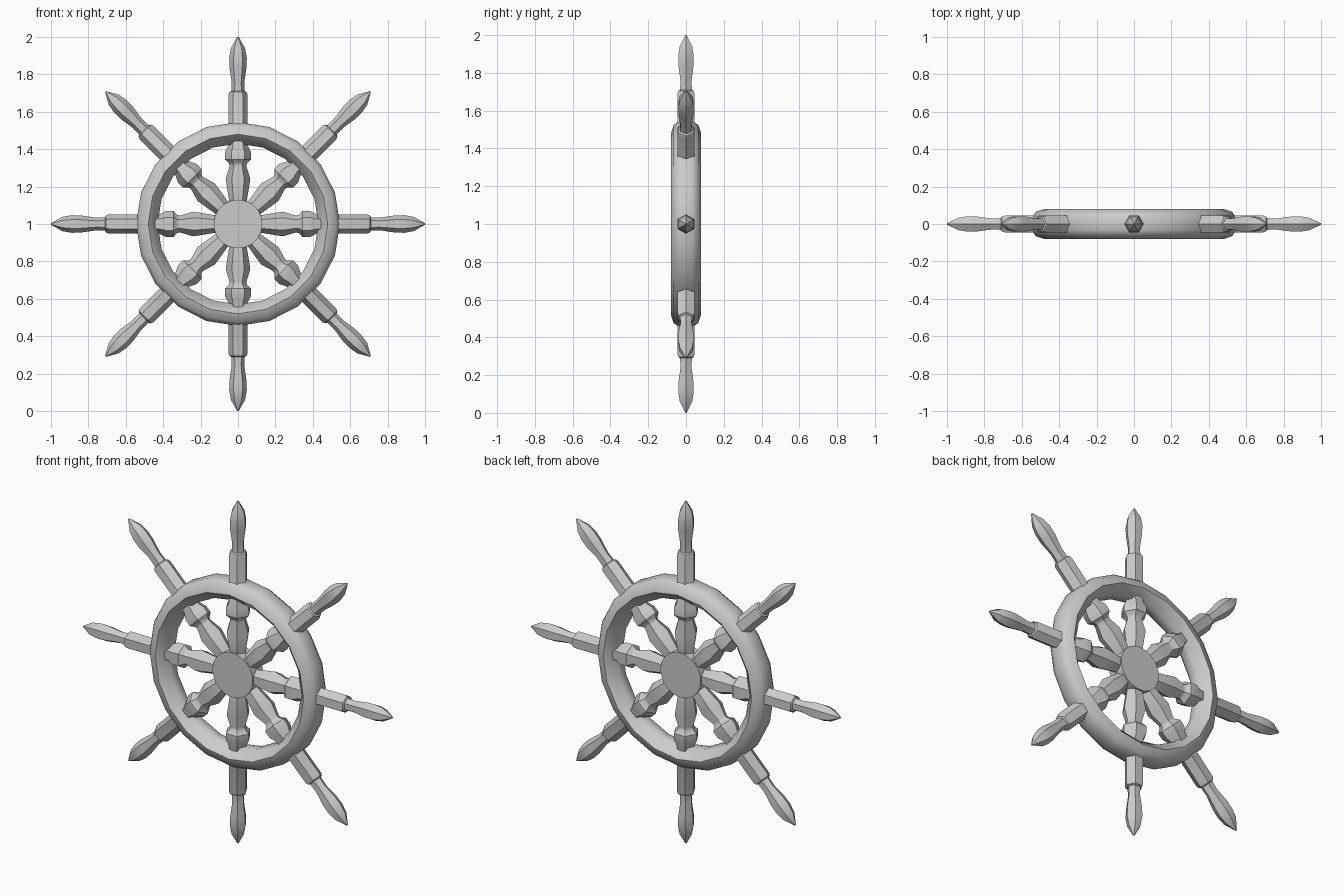
import bpy, bmesh, math
from mathutils import Matrix, Vector

cube = bpy.data.objects.get("Cube")
if cube:
    bpy.data.objects.remove(cube, do_unlink=True)

grey = bpy.data.materials.new("plain grey")
grey.use_nodes = True
colour = (0.6, 0.6, 0.6, 1)
grey.diffuse_color = colour
grey.node_tree.nodes["Principled BSDF"].inputs["Base Color"].default_value = colour

CENTRE = Vector((0, 0, 1))


def lathe(name, profile, sides, closed=False, matrix=Matrix(), sharp=40):
    """Turn (radius, height) points about the local z axis."""
    bm = bmesh.new()
    rings = []
    for r, h in profile:
        ring = []
        for i in range(sides):
            a = 2 * math.pi * i / sides
            ring.append(bm.verts.new((r * math.cos(a), r * math.sin(a), h)))
        rings.append(ring)
    pairs = list(zip(rings, rings[1:]))
    if closed:
        pairs.append((rings[-1], rings[0]))
    else:
        bm.faces.new(rings[0][::-1])
        bm.faces.new(rings[-1])
    for low, high in pairs:
        for i in range(sides):
            j = (i + 1) % sides
            bm.faces.new((low[i], low[j], high[j], high[i]))
    bmesh.ops.recalc_face_normals(bm, faces=bm.faces)
    mesh = bpy.data.meshes.new(name)
    bm.to_mesh(mesh)
    bm.free()
    mesh.materials.append(grey)
    obj = bpy.data.objects.new(name, mesh)
    bpy.context.collection.objects.link(obj)
    obj.matrix_world = Matrix.Translation(CENTRE) @ matrix
    bpy.ops.object.select_all(action="DESELECT")
    obj.select_set(True)
    bpy.context.view_layer.objects.active = obj
    bpy.ops.object.shade_smooth_by_angle(angle=math.radians(sharp))
    return obj


face_front = Matrix.Rotation(math.pi / 2, 4, "X")

# Rim: rounded outside, crisp ridges, sloping inner faces
half = [(0.43, 0.03), (0.48, 0.08), (0.525, 0.065), (0.545, 0.035)]
rim_profile = half + [(r, -h) for r, h in reversed(half)]
lathe("rim", rim_profile, 20, True, face_front, 48)

# Hub
lathe("hub", [(0.13, -0.05), (0.13, 0.05)], 32, False, face_front)

# Turned spokes, each running from the hub to the handle tip
spoke_profile = [
    (0.045, 0.03), (0.048, 0.13), (0.066, 0.24), (0.045, 0.31),
    (0.048, 0.325), (0.07, 0.345), (0.07, 0.385), (0.052, 0.42),
    (0.052, 0.69), (0.046, 0.705), (0.036, 0.71), (0.034, 0.76),
    (0.046, 0.84), (0.047, 0.89), (0.038, 0.94), (0.004, 1.0),
]
for k in range(8):
    turn = Matrix.Rotation(k * math.pi / 4, 4, "Y")
    lathe(f"spoke_{k + 1}", spoke_profile, 6, False, turn, 40)
